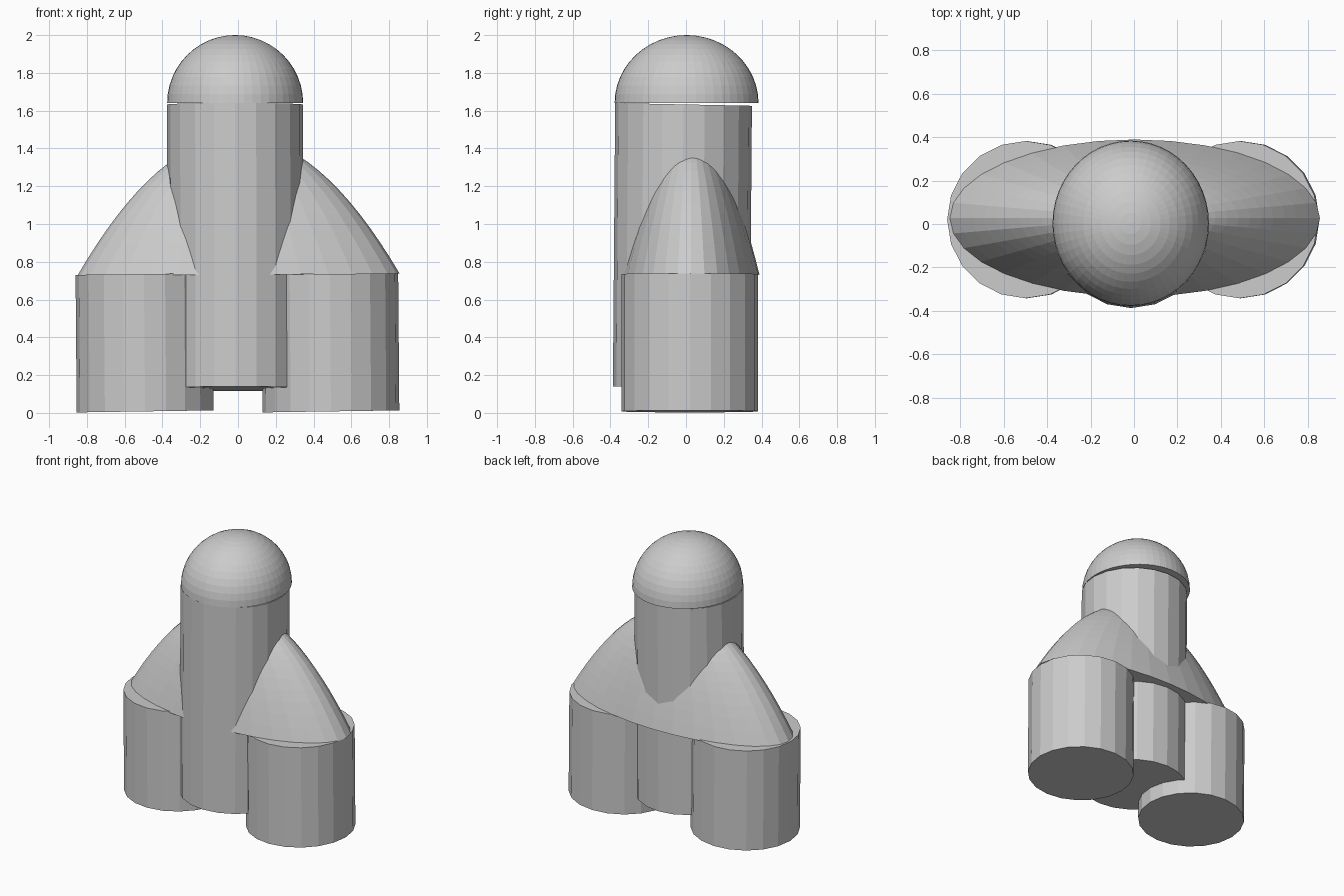
import bpy, bmesh
from math import sin, cos, pi, sqrt

cube = bpy.data.objects.get("Cube")
if cube:
    bpy.data.objects.remove(cube, do_unlink=True)

gray = bpy.data.materials.new("plain gray")
gray.use_nodes = True
color = (0.6, 0.6, 0.6, 1)
gray.diffuse_color = color
gray.node_tree.nodes["Principled BSDF"].inputs["Base Color"].default_value = color


def finish(name, bm):
    bmesh.ops.recalc_face_normals(bm, faces=bm.faces)
    mesh = bpy.data.meshes.new(name)
    bm.to_mesh(mesh)
    bm.free()
    mesh.materials.append(gray)
    obj = bpy.data.objects.new(name, mesh)
    bpy.context.collection.objects.link(obj)
    return obj


def loft(name, rings, sides):
    """Closed solid through rings of (cx, cy, z, rx, ry, slope_x, slope_y)."""
    bm = bmesh.new()
    loops = []
    for cx, cy, z, rx, ry, sx, sy in rings:
        loop = []
        for i in range(sides):
            dx, dy = rx * sin(2 * pi * i / sides), ry * cos(2 * pi * i / sides)
            loop.append(bm.verts.new((cx + dx, cy + dy, z + sx * dx + sy * dy)))
        loops.append(loop)
    for low, high in zip(loops, loops[1:]):
        for i in range(sides):
            j = (i + 1) % sides
            bm.faces.new((low[i], low[j], high[j], high[i]))
    bm.faces.new(loops[0])
    bm.faces.new(loops[-1])
    bmesh.ops.remove_doubles(bm, verts=bm.verts, dist=0.0001)
    return finish(name, bm)


# Slightly leaning central body
loft("central_body", [(-0.013, -0.025, 0.128, 0.36, 0.362, 0, -0.034),
                      (-0.015, -0.013, 1.633, 0.36, 0.362, 0, -0.02)], 20)

# Side boosters
for name, side in (("left_booster", 1), ("right_booster", -1)):
    x = 0.492 * side
    loft(name, [(x, 0.02, 0.008, 0.362, 0.362, 0.015, 0),
                (x - 0.006, 0.02, 0.735, 0.362, 0.362, 0.012, 0)], 20)

# Wide rounded shoulder spanning both boosters
steps = 16
shoulder = []
for k in range(steps + 1):
    r = max(1 - k / steps, 0.01)
    shoulder.append((0.003, 0.027, 0.732 + 0.73 * (1 - r * r),
                     0.853 * r, 0.362 * r, 0.006 * r, 0))
loft("shoulder_cowl", shoulder, 32)

# Domed cap
steps = 12
cap = []
for k in range(steps + 1):
    a = min(pi / 2 * k / steps, pi / 2 - 0.01)
    cap.append((-0.015, 0.003, 1.64 + 0.36 * sin(a), 0.36 * cos(a), 0.381 * cos(a), 0, 0))
loft("dome_cap", cap, 48)
